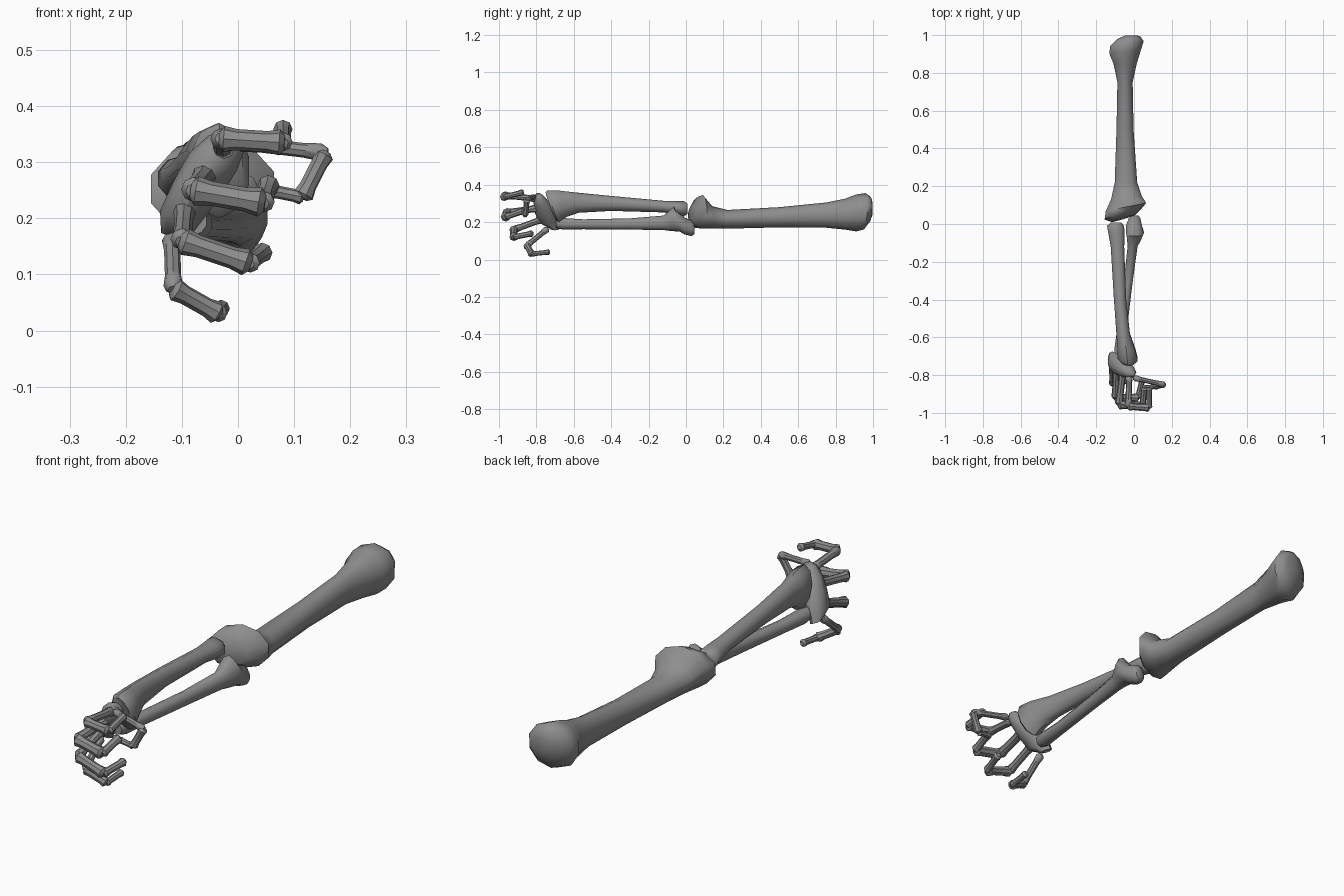
import bpy, bmesh, math
from mathutils import Vector

bone_mat = bpy.data.materials.new("bone grey")
bone_mat.diffuse_color = (0.27, 0.27, 0.27, 1)


def finish(bm, name, angle):
    bmesh.ops.recalc_face_normals(bm, faces=bm.faces)
    me = bpy.data.meshes.new(name)
    bm.to_mesh(me)
    bm.free()
    ob = bpy.data.objects.new(name, me)
    bpy.context.collection.objects.link(ob)
    me.materials.append(bone_mat)
    bpy.ops.object.select_all(action='DESELECT')
    ob.select_set(True)
    bpy.context.view_layer.objects.active = ob
    bpy.ops.object.shade_smooth_by_angle(angle=math.radians(angle))
    return ob


def skin(bm, loops):
    # Bridge neighbouring loops and cap both ends
    rows = [[bm.verts.new(p) for p in loop] for loop in loops]
    n = len(rows[0])
    for a, b in zip(rows, rows[1:]):
        for i in range(n):
            j = (i + 1) % n
            bm.faces.new((a[i], a[j], b[j], b[i]))
    bm.faces.new(rows[0])
    bm.faces.new(rows[-1])


def long_bone(name, rings, sides=10):
    # Ring: y, xmin, xmax, zmin, zmax, y-slant per x, y-slant per z
    bm = bmesh.new()
    loops = []
    for y, x0, x1, z0, z1, sx, sz in rings:
        loop = []
        for i in range(sides):
            a = 2 * math.pi * (i + 0.5) / sides
            dx = math.cos(a) * (x1 - x0) / 2
            dz = math.sin(a) * (z1 - z0) / 2
            loop.append(((x0 + x1) / 2 + dx, y + sx * dx + sz * dz, (z0 + z1) / 2 + dz))
        loops.append(loop)
    skin(bm, loops)
    return finish(bm, name, 50)


def finger_bone(name, start, end, r, sides=8):
    # Short shaft with slightly flared, bevelled ends
    a, b = Vector(start), Vector(end)
    d = b - a
    rot = d.to_track_quat('Z', 'Y')
    bm = bmesh.new()
    loops = []
    for t, k in ((-0.03, 0.6), (0.05, 1.1), (0.25, 0.9), (0.75, 0.9), (0.95, 1.1), (1.03, 0.6)):
        loops.append([a + d * t + rot @ Vector((math.cos(2 * math.pi * i / sides) * r * k,
                                               math.sin(2 * math.pi * i / sides) * r * k, 0))
                      for i in range(sides)])
    skin(bm, loops)
    return finish(bm, name, 40)


# Upper arm, with wide elbow condyles and a rounded head
long_bone("upper_arm_bone", [
    (0.03, -0.12, 0.01, 0.20, 0.29, 0.3, 0.1),
    (0.055, -0.16, 0.045, 0.17, 0.335, 0.3, 0.1),
    (0.09, -0.155, 0.07, 0.165, 0.345, 0.2, 0),
    (0.14, -0.125, 0.045, 0.165, 0.285, 0.1, 0),
    (0.22, -0.105, 0.02, 0.165, 0.265, 0, 0),
    (0.50, -0.095, 0.0, 0.172, 0.28, 0, 0),
    (0.75, -0.09, -0.005, 0.17, 0.305, 0, 0),
    (0.85, -0.112, 0.018, 0.16, 0.325, 0, 0),
    (0.91, -0.135, 0.04, 0.15, 0.348, 0.1, 0),
    (0.955, -0.13, 0.055, 0.16, 0.355, 0.15, 0.05),
    (0.985, -0.095, 0.035, 0.20, 0.335, 0.15, 0.05),
    (0.998, -0.05, 0.01, 0.24, 0.30, 0, 0)])

# Upper forearm bone, flaring to a slanted wrist end
long_bone("radius_bone", [
    (0.008, -0.125, -0.065, 0.245, 0.30, 0, 0),
    (-0.01, -0.145, -0.05, 0.23, 0.312, 0, 0),
    (-0.05, -0.138, -0.048, 0.24, 0.312, 0, 0),
    (-0.12, -0.125, -0.05, 0.252, 0.314, 0, 0),
    (-0.40, -0.108, -0.04, 0.26, 0.34, 0, 0),
    (-0.58, -0.095, -0.02, 0.25, 0.358, 0, -0.1),
    (-0.66, -0.09, 0.01, 0.225, 0.368, -0.1, -0.2),
    (-0.71, -0.09, 0.022, 0.20, 0.37, -0.1, -0.35),
    (-0.725, -0.075, 0.01, 0.215, 0.36, -0.1, -0.35)])

# Lower forearm bone, with a hooked elbow end
long_bone("ulna_bone", [
    (0.045, -0.01, 0.025, 0.135, 0.185, 0, 0),
    (0.03, -0.03, 0.035, 0.125, 0.21, 0, 0),
    (-0.01, -0.045, 0.045, 0.135, 0.225, 0, 0),
    (-0.045, -0.045, 0.055, 0.15, 0.265, 0, -0.2),
    (-0.07, -0.04, 0.045, 0.152, 0.285, 0, 0.1),
    (-0.12, -0.035, 0.02, 0.158, 0.235, 0, 0),
    (-0.30, -0.055, -0.005, 0.16, 0.22, 0, 0),
    (-0.55, -0.09, -0.035, 0.162, 0.215, 0, 0),
    (-0.66, -0.105, -0.045, 0.16, 0.222, 0, 0),
    (-0.695, -0.105, -0.055, 0.17, 0.22, 0, 0)])

# Wrist block, a curved slab leaning forward at the top
bm = bmesh.new()
wrist = [(-0.115, -0.70, 0.165, 0.022, 0.025), (-0.105, -0.735, 0.20, 0.034, 0.055),
         (-0.075, -0.75, 0.25, 0.040, 0.058), (-0.045, -0.77, 0.30, 0.042, 0.045),
         (-0.02, -0.785, 0.335, 0.032, 0.030), (-0.01, -0.79, 0.35, 0.015, 0.015)]
skin(bm, [[(x + rx * math.cos(math.pi * i / 4), y + ry * math.sin(math.pi * i / 4),
            z - 0.4 * rx * math.cos(math.pi * i / 4)) for i in range(8)]
          for x, y, z, rx, ry in wrist])
finish(bm, "wrist_block", 50)

# Fingers: joint positions from palm to tip, then radius
fingers = {
    "thumb": ([(0.0, -0.815, 0.335), (0.155, -0.85, 0.317), (0.115, -0.86, 0.238),
               (0.055, -0.865, 0.25)], 0.017),
    "index": ([(-0.025, -0.80, 0.325), (-0.03, -0.965, 0.342), (0.08, -0.972, 0.335),
               (0.08, -0.87, 0.36)], 0.021),
    "middle": ([(-0.06, -0.79, 0.275), (-0.08, -0.955, 0.25), (0.045, -0.965, 0.228),
                (0.055, -0.87, 0.26)], 0.024),
    "ring": ([(-0.095, -0.77, 0.215), (-0.1, -0.92, 0.16), (0.02, -0.92, 0.12),
              (0.045, -0.82, 0.14)], 0.022),
    "little": ([(-0.118, -0.74, 0.165), (-0.115, -0.85, 0.075), (-0.035, -0.825, 0.03),
                (-0.03, -0.73, 0.04)], 0.019),
}
for finger, (joints, r) in fingers.items():
    for part, a, b, k in zip(("palm", "middle", "tip"), joints, joints[1:], (0.85, 1.0, 0.75)):
        finger_bone(f"{finger}_{part}_bone", a, b, r * k)
